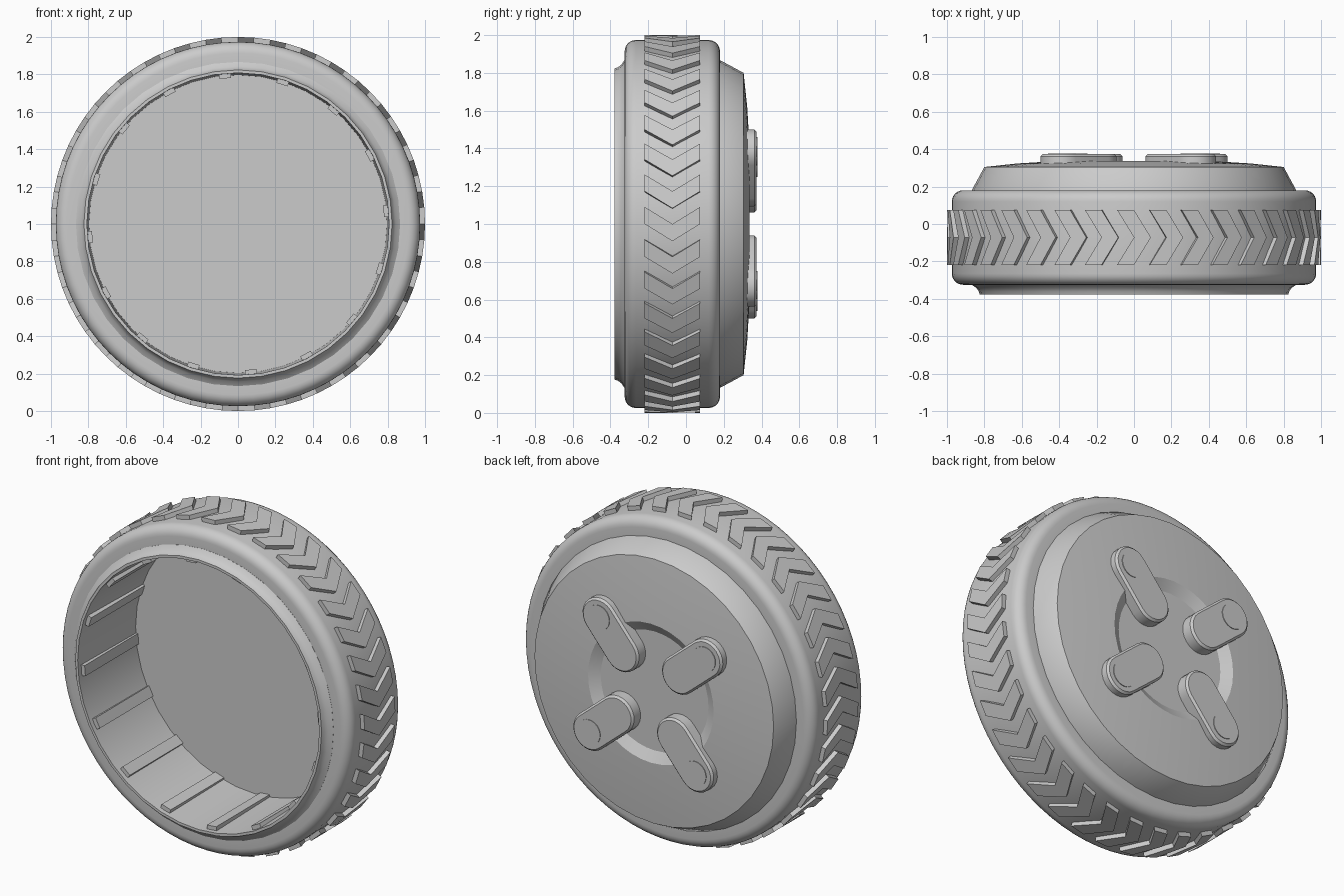
import bpy, bmesh, math
from mathutils import Vector

cube = bpy.data.objects.get("Cube")
if cube:
    bpy.data.objects.remove(cube, do_unlink=True)

grey = bpy.data.materials.new("plain grey")
grey.use_nodes = True
GREY = (0.6, 0.6, 0.6, 1)
grey.diffuse_color = GREY
grey.node_tree.nodes["Principled BSDF"].inputs["Base Color"].default_value = GREY

AXLE = Vector((0, 0, 1))


def finish(name, bm, angle=30):
    bmesh.ops.recalc_face_normals(bm, faces=bm.faces)
    mesh = bpy.data.meshes.new(name)
    bm.to_mesh(mesh)
    bm.free()
    mesh.materials.append(grey)
    obj = bpy.data.objects.new(name, mesh)
    bpy.context.collection.objects.link(obj)
    bpy.ops.object.select_all(action='DESELECT')
    obj.select_set(True)
    bpy.context.view_layer.objects.active = obj
    bpy.ops.object.shade_smooth_by_angle(angle=math.radians(angle))
    return obj


def polar(radius, angle, y):
    """Point around the axle; angle runs clockwise from the top."""
    return AXLE + Vector((radius * math.sin(angle), y, radius * math.cos(angle)))


def lathe(name, profile, steps, closed):
    bm = bmesh.new()
    verts = [bm.verts.new(polar(r, 0, y)) for r, y in profile]
    pairs = list(zip(verts, verts[1:]))
    if closed:
        pairs.append((verts[-1], verts[0]))
    edges = [bm.edges.new(p) for p in pairs]
    bmesh.ops.spin(bm, geom=verts + edges, cent=AXLE, axis=(0, 1, 0),
                   angle=math.tau, steps=steps)
    bmesh.ops.remove_doubles(bm, verts=bm.verts, dist=0.0005)
    return finish(name, bm)


def loft(bm, rings):
    """Skin a stack of equal point rings and cap both ends."""
    rows = [[bm.verts.new(p) for p in ring] for ring in rings]
    n = len(rows[0])
    for low, high in zip(rows, rows[1:]):
        for i in range(n):
            j = (i + 1) % n
            bm.faces.new((low[i], low[j], high[j], high[i]))
    bm.faces.new(rows[0])
    bm.faces.new(rows[-1])


# Rim: open drum at the front, tapered and slightly domed cover at the back
lathe("rim", [(0, 0.16), (0.797, 0.16), (0.808, -0.378), (0.824, -0.378),
              (0.83, -0.36), (0.843, -0.342), (0.867, -0.326), (0.865, 0.185),
              (0.80, 0.305), (0.62, 0.324), (0.42, 0.336), (0.36, 0.30),
              (0, 0.30)], 40, False)

# Tyre: band with rounded shoulders
ROUND = 0.06
shoulders = []
for centre_y, start in ((0.12, 90), (-0.265, 0)):
    for k in range(7):
        a = math.radians(start - k * 15)
        shoulders.append((0.914 + ROUND * math.cos(a), centre_y + ROUND * math.sin(a)))
lathe("tyre", [(0.85, 0.18)] + shoulders + [(0.85, -0.325)], 72, True)

# Tread: ring of raised chevron blocks
COUNT = 36
WIDTH = math.radians(5.2)
bm = bmesh.new()
for i in range(COUNT):
    turn = math.tau * i / COUNT
    outline = []
    for y, lead in ((-0.219, 0), (-0.072, WIDTH), (0.075, 0)):
        outline.append((turn + lead, y))
    outline += [(a - WIDTH, y) for a, y in reversed(outline)]
    rows = [[bm.verts.new(polar(r, a, y)) for a, y in outline] for r in (0.955, 1.0)]
    for a in range(6):
        b = (a + 1) % 6
        bm.faces.new((rows[0][a], rows[0][b], rows[1][b], rows[1][a]))
    for row in rows:
        bm.faces.new((row[0], row[1], row[4], row[5]))
        bm.faces.new((row[1], row[2], row[3], row[4]))
finish("tread_blocks", bm, 20)

# Ribs along the inside of the drum
RIBS = 16
bm = bmesh.new()
for i in range(RIBS):
    a = math.radians(-5) + math.tau * i / RIBS
    half = 0.04
    loft(bm, [[polar(r, a + s * half, y) for r, s in
               ((0.782, -1), (0.782, 1), (0.825, 1), (0.825, -1))]
              for y in (-0.35, 0.165)])
finish("inner_ribs", bm, 20)


# Lugs: four bevelled capsules in a pinwheel, each with a round pin
def capsule(inner, outer, radius, y, direction):
    side = Vector((-direction.z, 0, direction.x))
    points = []
    for centre, start in ((outer, -90), (inner, 90)):
        for k in range(13):
            a = math.radians(start + 15 * k)
            points.append(AXLE + Vector((0, y, 0))
                          + direction * (centre + radius * math.cos(a))
                          + side * radius * math.sin(a))
    return points


OUTER, INNER = 0.503, 0.272
NAMES = ("upper_left", "lower_left", "lower_right", "upper_right")
for quarter, place in enumerate(NAMES):
    angle = math.radians(40 + 90 * quarter)
    direction = polar(1, angle, 0) - AXLE
    bm = bmesh.new()
    loft(bm, [capsule(INNER, OUTER, r, y, direction) for r, y in
              ((0.115, 0.28), (0.115, 0.362), (0.103, 0.374))])
    finish(f"{place}_lug", bm)
    bm = bmesh.new()
    pin_centre = direction * OUTER
    loft(bm, [[polar(0.075, math.tau * k / 24, y) + pin_centre for k in range(24)]
              for y in (0.36, 0.378)])
    finish(f"{place}_pin", bm)
